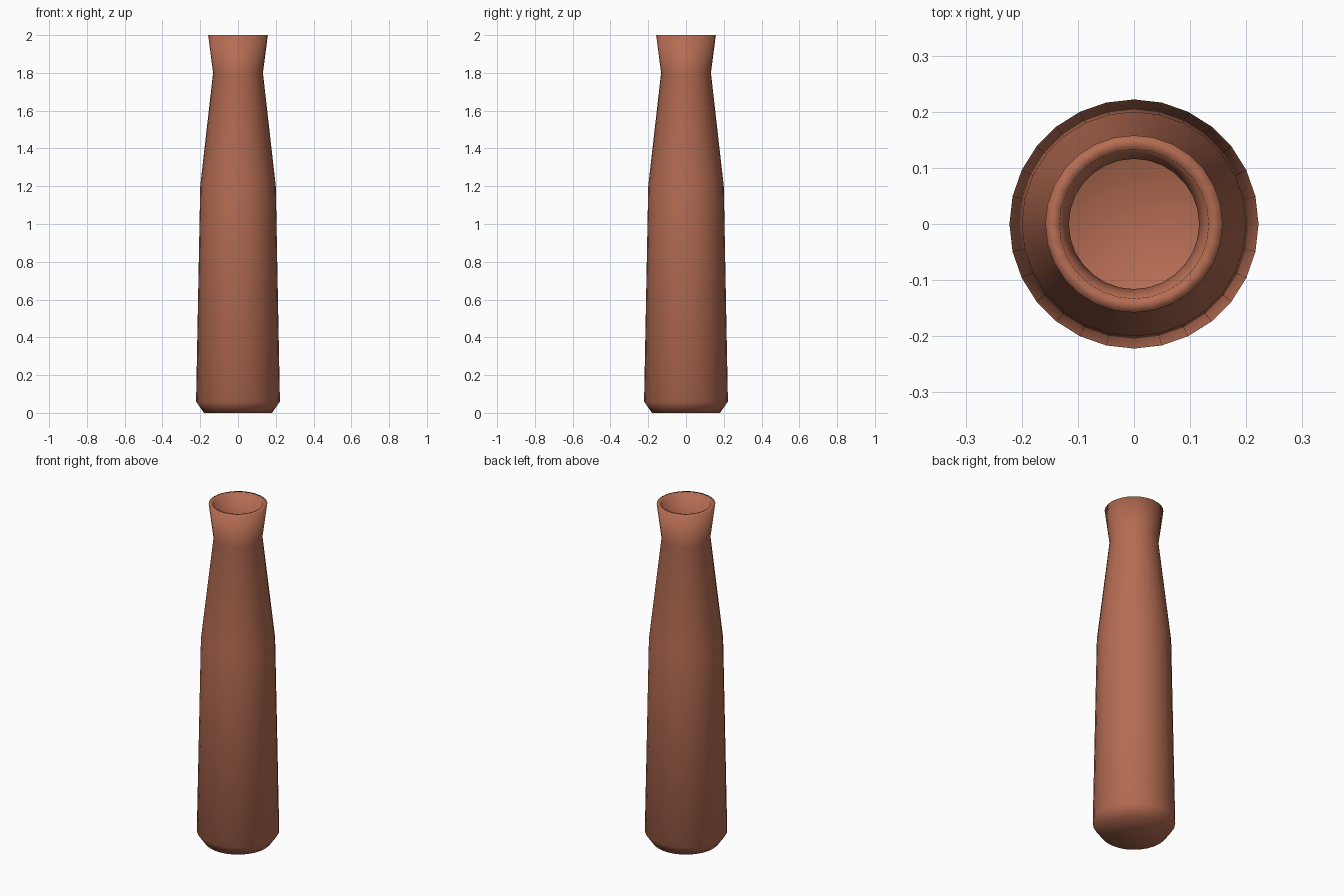
import bpy
import bmesh
from math import cos, sin, tau

cube = bpy.data.objects.get("Cube")
if cube:
    bpy.data.objects.remove(cube, do_unlink=True)

SIDES = 28

# Radius and height, from the base up the outside, over the lip and down the inside
PROFILE = [
    (0.18, 0), (0.222, 0.06), (0.2, 1.2), (0.132, 1.8), (0.158, 2),
    (0.133, 2), (0.116, 1.8), (0.182, 1.2), (0.2, 0.08), (0.165, 0.03),
]

# Terracotta clay
clay = bpy.data.materials.new("terracotta")
clay.use_nodes = True
colour = (0.46, 0.15, 0.085, 1)
clay.diffuse_color = colour
clay.node_tree.nodes["Principled BSDF"].inputs["Base Color"].default_value = colour

# Hollow bottle body, turned around the z axis
bm = bmesh.new()
rings = [
    [bm.verts.new((r * cos(tau * i / SIDES), r * sin(tau * i / SIDES), z))
     for i in range(SIDES)]
    for r, z in PROFILE
]
for low, high in zip(rings, rings[1:]):
    for i in range(SIDES):
        j = (i + 1) % SIDES
        bm.faces.new((low[i], low[j], high[j], high[i]))

# Underside and inner floor
bm.faces.new(rings[0][::-1])
bm.faces.new(rings[-1])

# Soft shading throughout
for face in bm.faces:
    face.smooth = True

mesh = bpy.data.meshes.new("bottle")
bm.to_mesh(mesh)
bm.free()
mesh.materials.append(clay)
bpy.context.collection.objects.link(bpy.data.objects.new("bottle", mesh))
